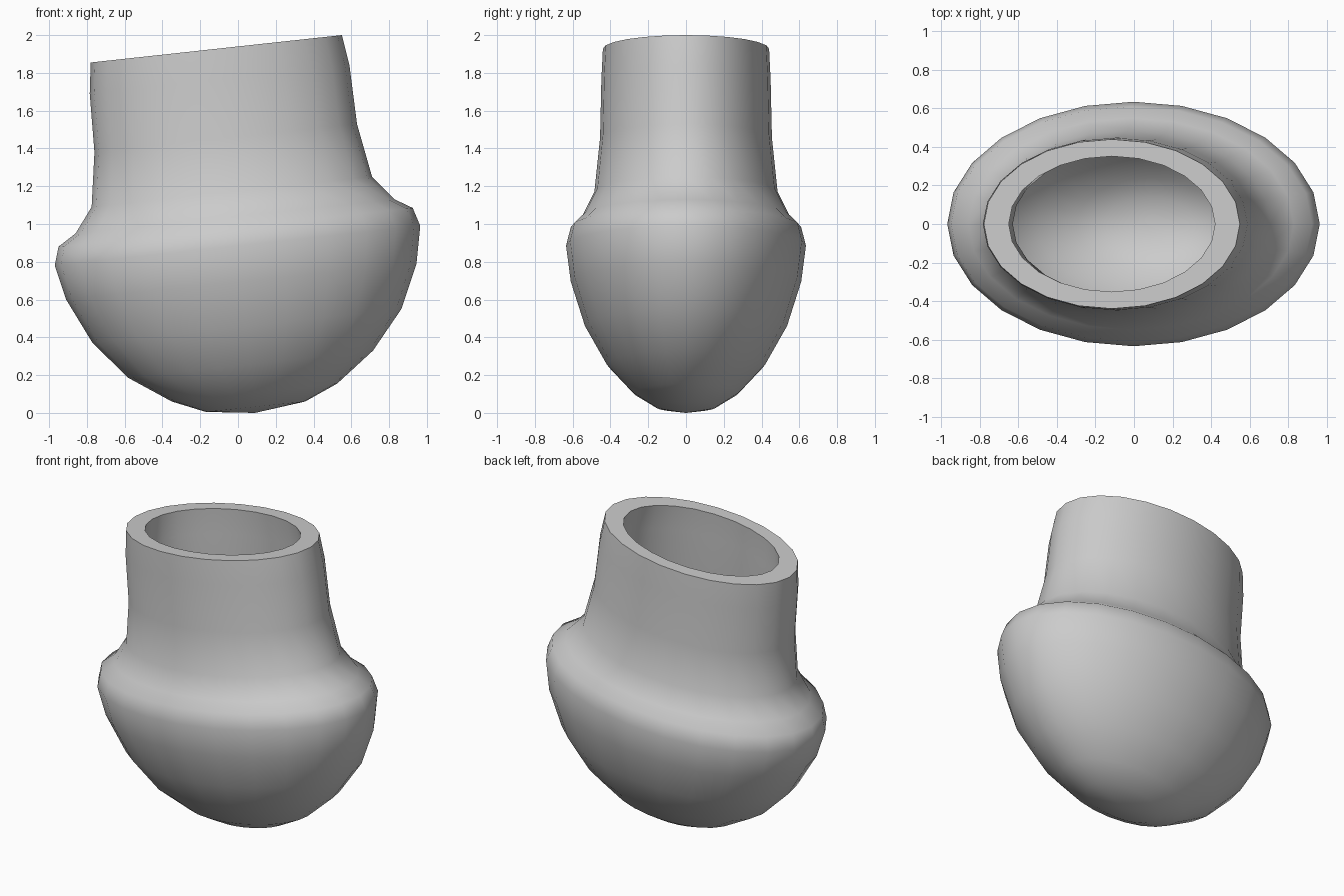
import bpy
import bmesh
from math import cos, sin, pi
from mathutils import Vector

cube = bpy.data.objects.get("Cube")
if cube:
    bpy.data.objects.remove(cube, do_unlink=True)

SIDES = 24
WALL = 0.13

# Tilted oval sections, rim to base: left x, left z, right x, right z, half depth
SECTIONS = [
    (-0.78, 1.855, 0.55, 2.00, 0.44),
    (-0.785, 1.69, 0.59, 1.84, 0.448),
    (-0.76, 1.38, 0.63, 1.53, 0.455),
    (-0.775, 1.09, 0.71, 1.25, 0.485),
    (-0.86, 0.95, 0.83, 1.13, 0.55),
    (-0.95, 0.88, 0.925, 1.085, 0.61),
    (-0.97, 0.78, 0.965, 0.99, 0.635),
    (-0.91, 0.60, 0.945, 0.79, 0.61),
    (-0.77, 0.37, 0.865, 0.55, 0.535),
    (-0.58, 0.185, 0.715, 0.33, 0.42),
    (-0.35, 0.06, 0.525, 0.155, 0.28),
    (-0.17, 0.005, 0.355, 0.06, 0.16),
]
POLE = Vector((0.09, 0, 0.0))

outer = [(Vector((s[0], 0, s[1])), Vector((s[2], 0, s[3])), s[4]) for s in SECTIONS]


def inset(points, side):
    """Move a side profile inward by the wall thickness."""
    moved = []
    for i in range(1, len(points) - 1):
        t = (points[i + 1] - points[i - 1]).normalized()
        moved.append(points[i] + Vector((-t.z, 0, t.x)) * side * WALL)
    return moved


# Cavity sections follow the outside at an even wall thickness
lefts = inset([r[0] for r in outer] + [POLE], 1)
rights = inset([r[1] for r in outer] + [POLE], -1)
rim_left, rim_right, rim_depth = outer[0]
across = (rim_right - rim_left).normalized() * WALL
inner = [(rim_left + across, rim_right - across, rim_depth * 0.8)]
for (a, b, depth), p, q in zip(outer[1:], lefts, rights):
    inner.append((p, q, depth * (q - p).length / (b - a).length))
inner_pole = POLE + Vector((-0.02, 0, WALL))

bm = bmesh.new()


def ring(left, right, depth):
    mid, half = (left + right) / 2, (right - left) / 2
    angles = [2 * pi * i / SIDES for i in range(SIDES)]
    return [bm.verts.new(mid + half * cos(a) + Vector((0, depth * sin(a), 0))) for a in angles]


def bridge(r1, r2):
    for i in range(SIDES):
        j = (i + 1) % SIDES
        bm.faces.new((r1[i], r1[j], r2[j], r2[i]))


def skin(sections, pole):
    """Loft the sections and close the end with a fan."""
    rings = [ring(*s) for s in sections]
    for r1, r2 in zip(rings, rings[1:]):
        bridge(r1, r2)
    tip = bm.verts.new(pole)
    for i in range(SIDES):
        bm.faces.new((rings[-1][i], rings[-1][(i + 1) % SIDES], tip))
    return rings[0]


# Outer shell, cavity and flat rim
bridge(skin(outer, POLE), skin(inner, inner_pole))
bmesh.ops.recalc_face_normals(bm, faces=bm.faces)

mesh = bpy.data.meshes.new("hollow_cup")
bm.to_mesh(mesh)
bm.free()
cup = bpy.data.objects.new("hollow_cup", mesh)
bpy.context.collection.objects.link(cup)

grey = bpy.data.materials.new("plain grey")
grey.use_nodes = True
colour = (0.6, 0.6, 0.6, 1)
grey.diffuse_color = colour
grey.node_tree.nodes["Principled BSDF"].inputs["Base Color"].default_value = colour
mesh.materials.append(grey)

bpy.ops.object.select_all(action="DESELECT")
cup.select_set(True)
bpy.context.view_layer.objects.active = cup
bpy.ops.object.shade_smooth_by_angle(angle=pi / 3.6)
